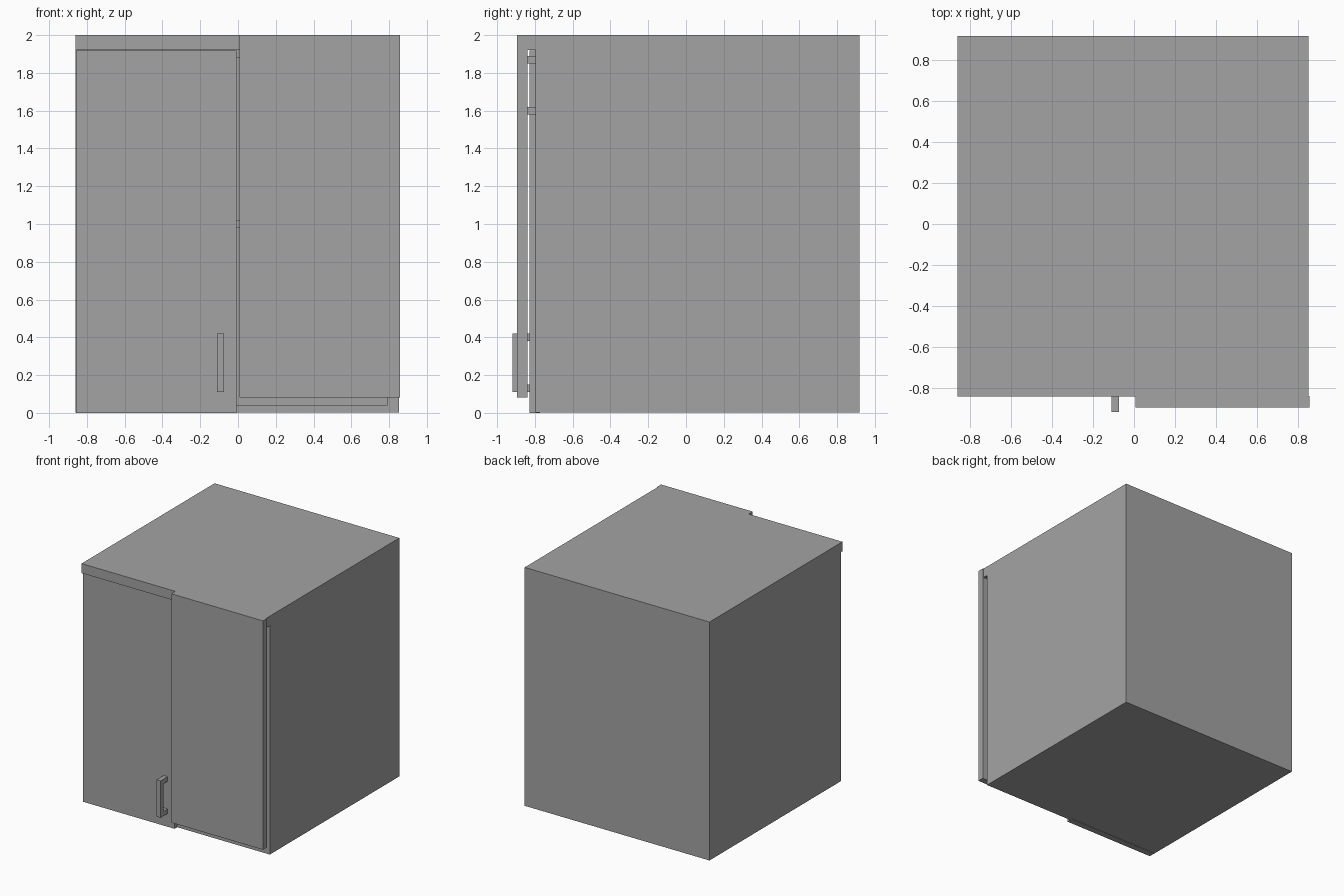
import bpy, bmesh
from mathutils import Vector

if "Cube" in bpy.data.objects:
    bpy.data.objects.remove(bpy.data.objects["Cube"])

grey = bpy.data.materials.new("dark_grey")
grey.diffuse_color = (0.37, 0.37, 0.37, 1)
grey.use_nodes = True
grey.node_tree.nodes["Principled BSDF"].inputs["Base Color"].default_value = grey.diffuse_color


def boxes(name, parts):
    """One object made of axis-aligned boxes (x0, x1, y0, y1, z0, z1)."""
    bm = bmesh.new()
    for x0, x1, y0, y1, z0, z1 in parts:
        vs = bmesh.ops.create_cube(bm, size=1)["verts"]
        for v in vs:
            v.co = Vector(((x0 + x1) / 2 + v.co.x * (x1 - x0),
                           (y0 + y1) / 2 + v.co.y * (y1 - y0),
                           (z0 + z1) / 2 + v.co.z * (z1 - z0)))
    me = bpy.data.meshes.new(name)
    bm.to_mesh(me)
    bm.free()
    me.materials.append(grey)
    ob = bpy.data.objects.new(name, me)
    bpy.context.collection.objects.link(ob)
    return ob


def flipped(box):
    """Turn a box over: sideways, upside down and back to front."""
    cy, cz = -0.834, 1.0
    x0, x1, y0, y1, z0, z1 = box
    return (-x1, -x0, 2 * cy - y1, 2 * cy - y0, 2 * cz - z1, 2 * cz - z0)


L, R, F, B = -0.861, 0.852, -0.796, 0.919   # carcass extents
BOT, TOP = 0.002, 1.92
T, S = 0.04, 0.062                          # board and side thickness

# Hollow carcass boards
boxes("left_side", [(L, L + S, F, B, BOT, TOP)])
boxes("right_side", [(R - S, R, F, B, BOT, TOP)])
boxes("back_panel", [(L + S, R - S, B - S, B, BOT, TOP)])
for name, z0, z1 in (("bottom_board", BOT, T), ("shelf", 0.98, 1.02),
                     ("top_board", TOP - T, TOP)):
    boxes(name, [(L + S, R - S, F, B - S, z0, z1)])

# Worktop overhanging the front
boxes("worktop", [(L, R, -0.842, B, TOP, 2.0)])

# Left door and its bracket handle: bar plus two legs
door = (-0.858, -0.008, -0.828, -0.773, 0.0, 1.918)
handle = [(-0.11, -0.073, -0.919, -0.882, 0.11, 0.42)]
handle += [(-0.11, -0.073, -0.882, -0.828, z, z + 0.04) for z in (0.11, 0.38)]
boxes("left_door", [door])
boxes("left_handle", handle)

# Right door is the same part turned over, handle facing inwards
boxes("right_door", [flipped(door)])
boxes("right_handle", [flipped(b) for b in handle])
